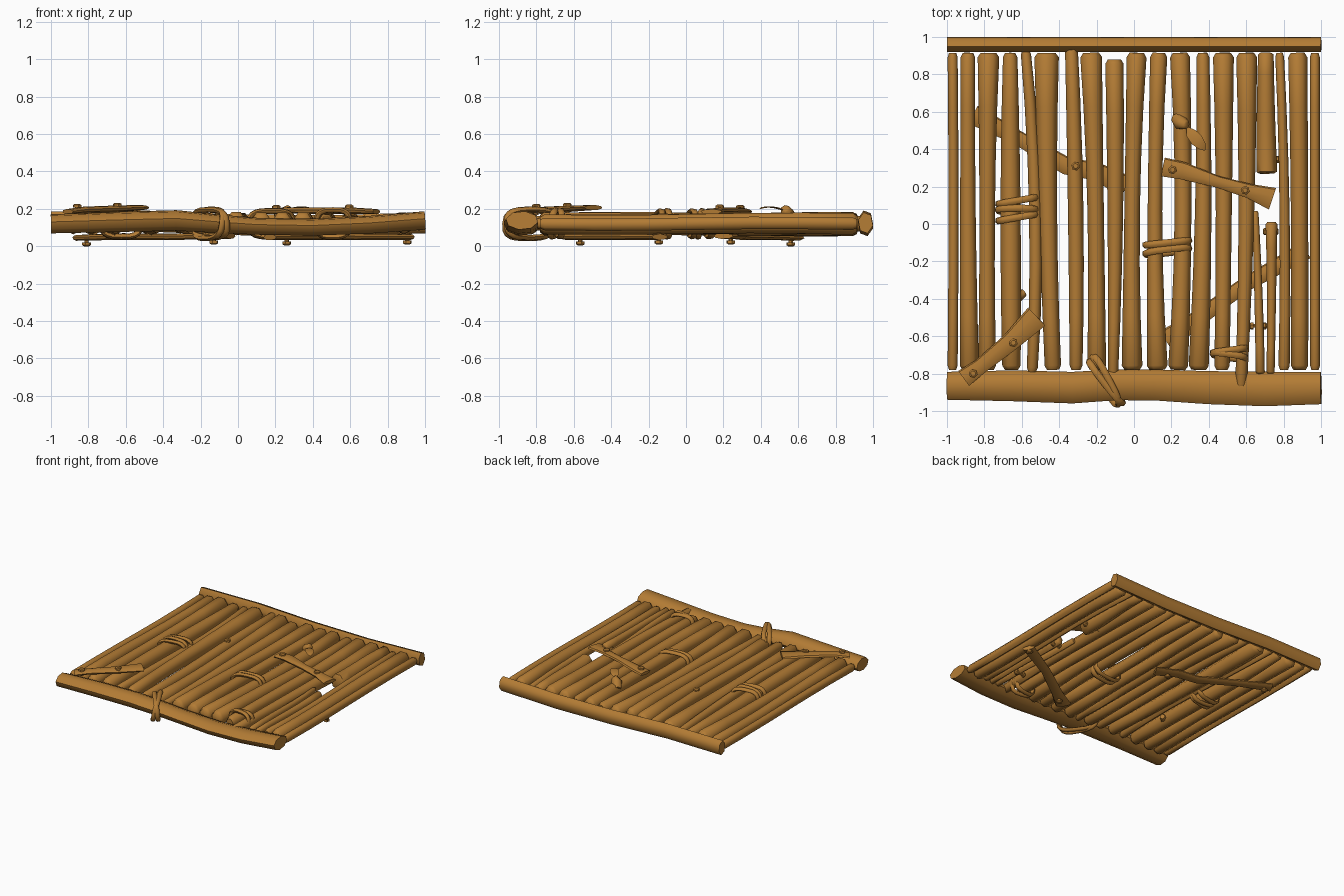
import bpy, bmesh, math, random
from mathutils import Vector

random.seed(4)
wood = bpy.data.materials.new("wood")
wood.diffuse_color = (0.45, 0.2, 0.035, 1)


def finish(name, bm, angle=40):
    bmesh.ops.recalc_face_normals(bm, faces=bm.faces)
    me = bpy.data.meshes.new(name)
    bm.to_mesh(me)
    bm.free()
    me.materials.append(wood)
    ob = bpy.data.objects.new(name, me)
    bpy.context.collection.objects.link(ob)
    bpy.ops.object.select_all(action='DESELECT')
    ob.select_set(True)
    bpy.context.view_layer.objects.active = ob
    bpy.ops.object.shade_smooth_by_angle(angle=math.radians(angle))
    return ob


def tube(name, pts, radii, sides=7, ref=(0, 0, 1), closed=False, angle=60):
    """Sweep an ellipse (side radius, up radius) along points."""
    bm = bmesh.new()
    pts = [Vector(p) for p in pts]
    n = len(pts)
    rings = []
    for i, p in enumerate(pts):
        if closed:
            t = pts[(i + 1) % n] - pts[i - 1]
        else:
            t = pts[min(i + 1, n - 1)] - pts[max(i - 1, 0)]
        t.normalize()
        u = Vector(ref)
        u = (u - t * u.dot(t)).normalized()
        v = t.cross(u)
        rs, ru = radii[i]
        ang = [2 * math.pi * (k + 0.25) / sides for k in range(sides)]
        rings.append([bm.verts.new(p + v * rs * math.cos(a) + u * ru * math.sin(a)) for a in ang])
    for i in range(n if closed else n - 1):
        a, b = rings[i], rings[(i + 1) % n]
        for k in range(sides):
            j = (k + 1) % sides
            bm.faces.new((a[k], a[j], b[j], b[k]))
    if not closed:
        bm.faces.new(rings[0])
        bm.faces.new(rings[-1])
    return finish(name, bm, angle)


def quad(a, b, c, t):
    """Smooth curve through a, b, c at t = 0, .5, 1."""
    return a * (1 - t) * (1 - 2 * t) + b * 4 * t * (1 - t) + c * t * (2 * t - 1)


def log(name, row, y0, y1, z=0.122):
    xa, wa, xb, wb, xc, wc = row
    pts, rad = [], []
    dz = random.uniform(-0.008, 0.008)
    L = y0 - y1
    for t in (0, 0.014, 0.17, 0.34, 0.5, 0.67, 0.83, 0.986, 1):
        s = 0.72 if t in (0, 1) else 1
        w = quad(wa, wb, wc, t) / 2 * s
        pts.append((quad(xa, xb, xc, t), y0 - L * t, z + dz * math.sin(6 * t)))
        rad.append((w, min(w * 1.05 + 0.006 * s, 0.068)))
    tube(name, pts, rad)


# Floor logs: x and width at the back, middle and front
logs = [
    (-.97, .055, -.965, .055, -.97, .055), (-.888, .08, -.888, .085, -.88, .105),
    (-.778, .12, -.785, .085, -.785, .1), (-.662, .078, -.66, .11, -.655, .1),
    (-.58, .055, -.527, .07, -.545, .06), (-.467, .135, -.46, .1, -.433, .09),
    (-.335, .07, -.312, .085, -.31, .07), (-.23, .12, -.205, .09, -.2, .105),
    (-.105, .1, -.1, .085, -.112, .055), (.015, .11, -.01, .085, -.01, .115),
    (.133, .095, .112, .08, .125, .115), (.245, .11, .262, .092, .235, .11),
    (.368, .07, .37, .09, .345, .11), (.478, .115, .48, .088, .47, .085),
    (.602, .115, .6, .085, .572, .065), (.778, .048, .805, .055, .802, .062),
    (.875, .105, .885, .095, .885, .095), (.967, .055, .968, .055, .968, .055)]
ends = {4: (.93, -.79), 6: (.95, -.78), 8: (.88, -.81), 14: (.915, -.88)}
for i, row in enumerate(logs):
    log(f"floor_log_{i + 1}", row, *ends.get(i, (.915, -.78)))
log("broken_log", (.705, .085, .705, .1, .71, .115), .915, .27)
log("thin_stick_1", (.648, .035, .665, .045, .675, .05), .07, -.8)
log("thin_stick_2", (.735, .065, .735, .05, .73, .045), .01, -.8)

# Heavy front beam and slim back beam
tube("front_beam",
     [(-1, -.865, .12), (-.65, -.865, .13), (-.33, -.875, .138), (-.1, -.86, .12),
      (.1, -.86, .107), (.4, -.875, .102), (.7, -.882, .115), (1, -.877, .138)],
     [(.076, .052), (.084, .055), (.086, .056), (.084, .05),
      (.084, .046), (.09, .046), (.094, .048), (.088, .05)], 8)
tube("back_beam",
     [(-1, .96, .13), (-.5, .96, .135), (0, .96, .115), (.5, .96, .11), (1, .96, .125)],
     [(.041, .058)] * 5, 6)

# Nailed battens on top
tube("top_batten_right",
     [(.155, .305, .185), (.26, .285, .192), (.45, .225, .19), (.62, .175, .19), (.74, .135, .185)],
     [(.052, .014), (.048, .017), (.032, .018), (.04, .017), (.062, .014)], 8, angle=40)
tube("top_batten_left",
     [(-.91, -.825, .185), (-.82, -.76, .195), (-.66, -.63, .2), (-.52, -.495, .207)],
     [(.05, .014), (.042, .017), (.05, .018), (.068, .014)], 8, angle=40)
# Battens underneath
tube("under_batten_left",
     [(-.86, .585, .045), (-.62, .46, .052), (-.36, .31, .05), (-.2, .28, .055), (-.04, .2, .055)],
     [(.055, .016), (.04, .018), (.048, .018), (.05, .018), (.06, .016)], 8, angle=40)
tube("under_batten_right",
     [(.17, -.625, .048), (.32, -.52, .05), (.6, -.32, .05), (.92, -.14, .05)],
     [(.062, .016), (.045, .018), (.04, .018), (.05, .016)], 8, angle=40)


# Pegs with flat heads
def peg(name, p, d, r=.024):
    p, d = Vector(p), Vector(d)
    ref = (0, 1, 0) if abs(d.z) > .5 else (0, 0, 1)
    tube(name, [p - d * .04, p, p, p + d * .014, p + d * .02],
         [(r * .5,) * 2, (r * .5,) * 2, (r,) * 2, (r,) * 2, (r * .6,) * 2], 6, ref, angle=30)


for i, p in enumerate([(.205, .29, .2), (.595, .18, .202), (-.86, -.8, .206),
                       (-.645, -.635, .212), (-.312, .31, .17)]):
    peg(f"top_peg_{i + 1}", p, (0, 0, 1))
for i, p in enumerate([(-.81, .56, .02), (.26, -.565, .025), (.905, -.145, .03), (-.13, .24, .03)]):
    peg(f"under_peg_{i + 1}", p, (0, 0, -1))
for i, (x, y, s) in enumerate([(.628, .345, 1), (.76, .345, 1), (.71, -.04, -1),
                               (.752, -.04, 1), (.638, -.545, -1), (.69, -.545, 1)]):
    peg(f"side_peg_{i + 1}", (x, y, .1), (s, 0, 0), .02)


# Rope bindings: rounded loops standing across the logs
def rope(name, c, deg, half, height, r=.019, lean=0):
    a = math.radians(deg)
    d = Vector((math.cos(a), math.sin(a), 0))
    nrm = Vector((-d.y, d.x, 0))
    pts = []
    for k in range(20):
        t = 2 * math.pi * k / 20
        f = lambda q: math.copysign(abs(q) ** .65, q)
        pts.append(Vector(c) + d * half * f(math.cos(t)) + Vector((0, 0, height * f(math.sin(t))))
                   + nrm * lean * math.sin(t))
    tube(name, pts, [(r * .8, r)] * 20, 6, nrm, True)


bindings = [
    ((-.625, .125, .12), 10, .105, .068, 0), ((-.625, .075, .12), 0, .105, .07, .01),
    ((-.625, .035, .12), 10, .105, .068, 0),
    ((.178, -.1, .12), 6, .12, .07, 0), ((.178, -.145, .12), 7, .12, .068, .01),
    ((.508, -.675, .122), 8, .09, .07, 0), ((.508, -.705, .122), -8, .09, .072, .01),
    ((-.155, -.835, .12), -62, .15, .078, .02), ((-.15, -.845, .12), -52, .145, .074, -.01)]
for i, (c, deg, half, h, lean) in enumerate(bindings):
    rope(f"rope_loop_{i + 1}", c, deg, half, h, lean=lean)

# Branch stubs
tube("branch_stub", [(.225, .57, .14), (.25, .54, .175), (.28, .53, .2), (.285, .53, .203)],
     [(.03, .03), (.04, .035), (.026, .026), (.015, .015)], 6)
tube("side_stub", [(-.66, -.41, .12), (-.615, -.385, .115), (-.585, -.365, .11)],
     [(.035, .035), (.03, .03), (.02, .02)], 6)

# Leaf
tube("leaf", [(.285, .515, .195), (.305, .485, .205), (.335, .45, .21), (.365, .415, .208), (.38, .395, .2)],
     [(.006, .003), (.03, .003), (.036, .003), (.024, .003), (.004, .002)], 6)
